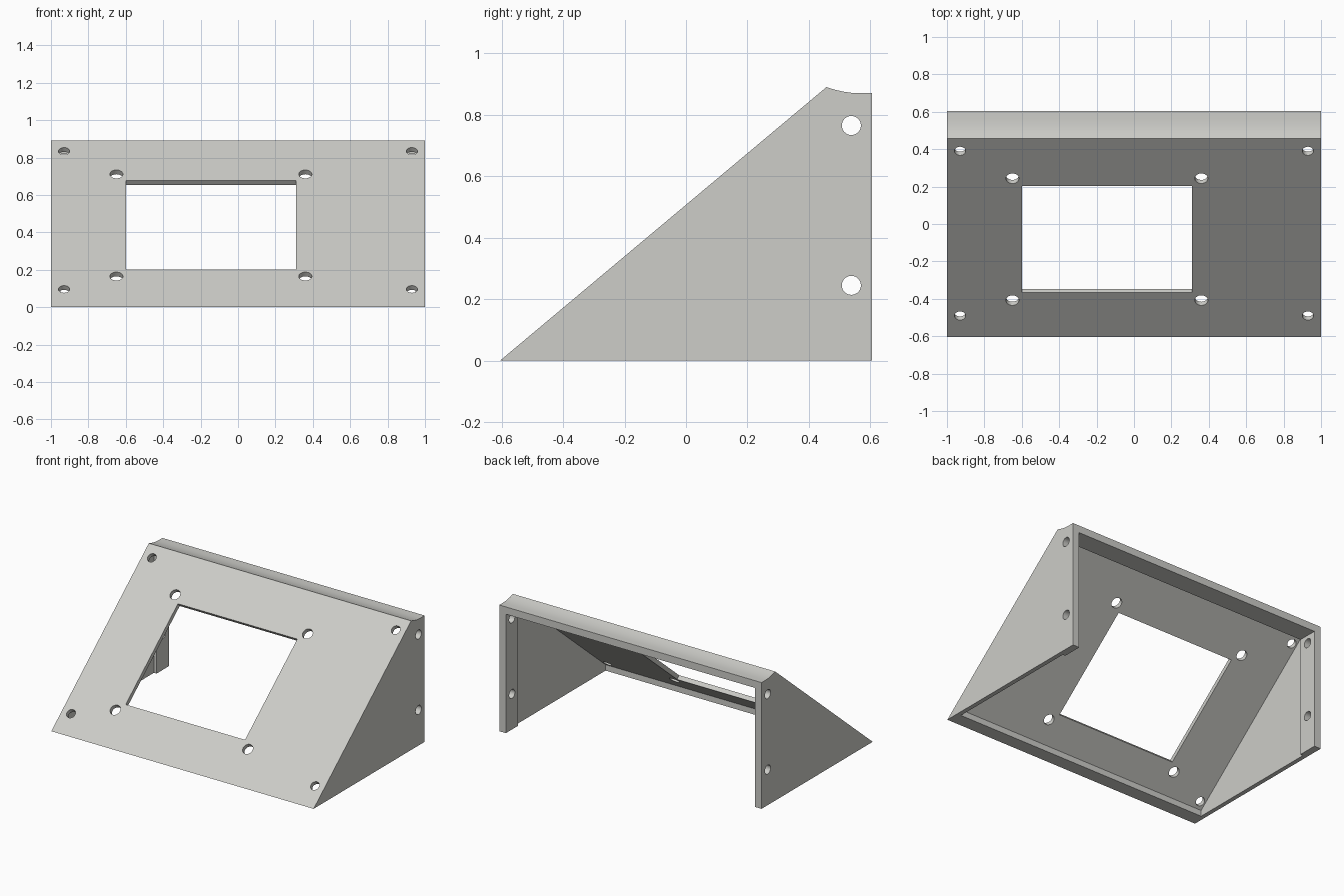
import bpy, bmesh, math
from mathutils import Matrix, Vector

if "Cube" in bpy.data.objects:
    bpy.data.objects.remove(bpy.data.objects["Cube"])

SLOPE = math.atan2(0.89, 1.062)      # tilt of the front panel
FRONT_Y = -0.605
TAN = math.tan(SLOPE)


def prism(name, profile, half_x):
    """Extrude a (y, z) outline along x, centred on x = 0."""
    bm = bmesh.new()
    face = bm.faces.new([bm.verts.new((-half_x, y, z)) for y, z in profile])
    ext = bmesh.ops.extrude_face_region(bm, geom=[face])
    verts = [v for v in ext["geom"] if isinstance(v, bmesh.types.BMVert)]
    bmesh.ops.translate(bm, verts=verts, vec=(2 * half_x, 0, 0))
    bmesh.ops.recalc_face_normals(bm, faces=bm.faces)
    return to_object(name, bm)


def to_object(name, bm):
    mesh = bpy.data.meshes.new(name)
    bm.to_mesh(mesh)
    bm.free()
    obj = bpy.data.objects.new(name, mesh)
    bpy.context.collection.objects.link(obj)
    return obj


def cylinder(radius, length, matrix):
    bm = bmesh.new()
    bmesh.ops.create_cone(bm, cap_ends=True, segments=32, radius1=radius,
                          radius2=radius, depth=length, matrix=matrix)
    return to_object("hole_cutter", bm)


def cut(target, cutter):
    cutter.hide_render = True
    mod = target.modifiers.new("cut", "BOOLEAN")
    mod.operation = "DIFFERENCE"
    mod.solver = "EXACT"
    mod.object = cutter
    bpy.context.view_layer.objects.active = target
    bpy.ops.object.modifier_apply(modifier=mod.name)
    bpy.data.objects.remove(cutter)


def on_panel(x, z):
    """Matrix at a point of the sloped panel, local z along its normal."""
    pos = Vector((x, FRONT_Y + z / TAN, z))
    return Matrix.Translation(pos) @ Matrix.Rotation(SLOPE, 4, "X")


# Wedge body with a hollow curve along the top rear edge
body = prism("sloped_enclosure", [
    (FRONT_Y, 0), (0.605, 0), (0.605, 0.87), (0.565, 0.87), (0.54, 0.871),
    (0.515, 0.8745), (0.485, 0.881), (0.457, 0.89)], 1.0)

# Main cavity, open below, leaving a thin panel, thin sides and a front lip
def inner(y):
    return (y - FRONT_Y) * TAN - 0.039

cut(body, prism("cavity_cutter", [
    (-0.51, -0.1), (0.47, -0.1), (0.47, inner(0.47)), (-0.51, inner(-0.51))], 0.97))

# Rear opening, leaving thicker side pads and a top beam
cut(body, prism("rear_cutter", [
    (0.44, -0.1), (0.7, -0.1), (0.7, 0.82), (0.44, 0.82)], 0.95))

# Window in the panel
z0, z1 = 0.2, 0.677
bm = bmesh.new()
size = Matrix.Diagonal((0.91, (z1 - z0) / math.sin(SLOPE), 0.14, 1))
bmesh.ops.create_cube(bm, size=1, matrix=on_panel(-0.145, (z0 + z1) / 2) @ size)
cut(body, to_object("window_cutter", bm))

# Screw holes: panel corners and around the window
for xs, zs, r in (((-0.93, 0.93), (0.096, 0.834), 0.03),
                  ((-0.65, 0.36), (0.165, 0.711), 0.035)):
    for x in xs:
        for z in zs:
            cut(body, cylinder(r, 0.1, on_panel(x, z)))

# Mounting holes through both sides
for z in (0.245, 0.765):
    cut(body, cylinder(0.031, 2.4, Matrix.Translation((0, 0.538, z))
                       @ Matrix.Rotation(math.pi / 2, 4, "Y")))

# Single light grey plastic
grey = bpy.data.materials.new("light_warm_grey")
grey.diffuse_color = (0.61, 0.61, 0.58, 1)
grey.use_nodes = True
grey.node_tree.nodes["Principled BSDF"].inputs["Base Color"].default_value = grey.diffuse_color
body.data.materials.clear()
body.data.materials.append(grey)
for p in body.data.polygons:
    p.material_index = 0

bpy.ops.object.select_all(action="DESELECT")
body.select_set(True)
bpy.context.view_layer.objects.active = body
bpy.ops.object.shade_smooth_by_angle(angle=math.radians(25))
